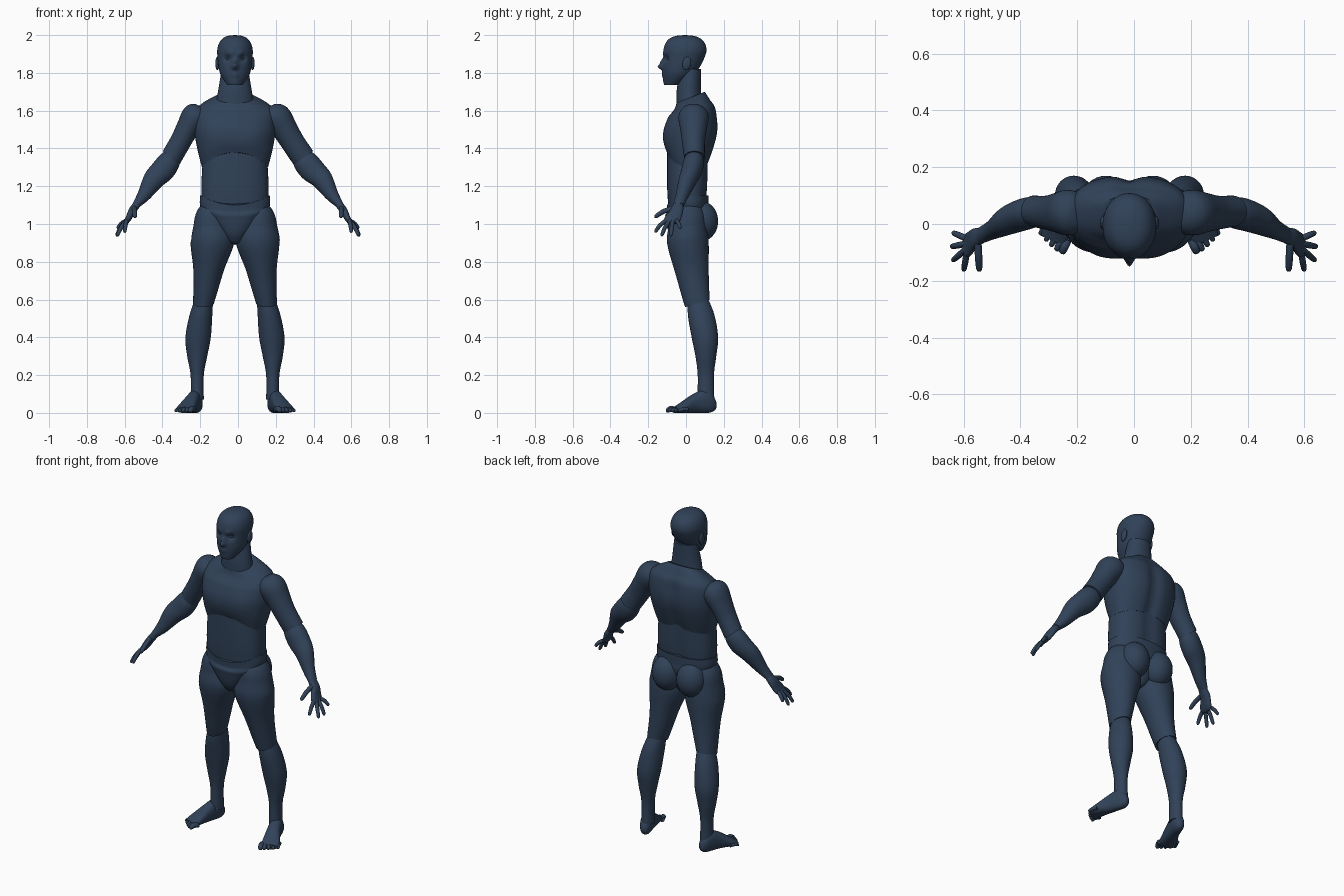
import bpy
import bmesh
import math
from mathutils import Vector, Matrix

if "Cube" in bpy.data.objects:
    bpy.data.objects.remove(bpy.data.objects["Cube"], do_unlink=True)

X, Y, Z = Vector((1, 0, 0)), Vector((0, 1, 0)), Vector((0, 0, 1))
MIDLINE = -.016
SIDES = {"left": 1, "right": -1}
parts = []

navy = bpy.data.materials.new("navy_blue")
navy.use_nodes = True
navy.diffuse_color = (.03, .054, .098, 1)
navy.node_tree.nodes["Principled BSDF"].inputs["Base Color"].default_value = navy.diffuse_color


def clamp(value):
    return max(0, min(1, value))


def finish(bm, name, side):
    """Place a part on its side of the body and make it an object."""
    for vert in bm.verts:
        # The arms spread evenly about the centre, the trunk stands slightly off it
        reach = clamp(vert.co.x * 5 - 1) if side and vert.co.z > .9 else 0
        vert.co.x = MIDLINE * (1 - reach) + vert.co.x * (side or 1)
    bmesh.ops.recalc_face_normals(bm, faces=bm.faces)
    mesh = bpy.data.meshes.new(name)
    bm.to_mesh(mesh)
    bm.free()
    mesh.materials.append(navy)
    part = bpy.data.objects.new(name, mesh)
    bpy.context.collection.objects.link(part)
    parts.append(part)


def spline(before, start, end, after, t):
    """Catmull-Rom interpolation between two neighbouring stations."""
    return [q + t / 2 * (r - p + t * (2 * p - 5 * q + 4 * r - s + t * (3 * (q - r) + s - p)))
            for p, q, r, s in zip(before, start, end, after)]


def dome(distance, cap):
    """Radius factor that rounds off an end of the given length."""
    depth = clamp(distance / cap) if cap else 1
    return max(.03, math.sqrt(1 - (1 - depth) ** 2))


def superpoint(angle, power):
    """Point on a unit superellipse."""
    return [math.copysign(abs(value) ** (2 / power), value)
            for value in (math.cos(angle), math.sin(angle))]


def loft(name, stations, side=0, u=X, v=Y, power=2, shape=None,
         start_cap=0, end_cap=0, segments=48, steps=8):
    """Skin rounded rings along stations of (x, y, z, radius_u, radius_v)."""
    last = len(stations) - 1
    rows = []
    for i in range(last):
        nearby = [stations[max(0, min(last, i + k))] for k in (-1, 0, 1, 2)]
        rows += [spline(*nearby, j / steps) for j in range(steps)]
    rows.append(stations[-1])
    bm = bmesh.new()
    rings = []
    for i, (x, y, z, radius_u, radius_v) in enumerate(rows):
        along = i / (len(rows) - 1)
        scale = dome(along, start_cap) * dome(1 - along, end_cap)
        ring = []
        for k in range(segments):
            across, up = superpoint(math.tau * k / segments, power)
            point = Vector((x, y, z)) + (u * across * radius_u + v * up * radius_v) * scale
            ring.append(bm.verts.new(shape(point) if shape else point))
        rings.append(ring)
    for low, high in zip(rings, rings[1:]):
        for k in range(segments):
            bm.faces.new((low[k - 1], low[k], high[k], high[k - 1]))
    bm.faces.new(rings[0])
    bm.faces.new(rings[-1])
    finish(bm, name, side)


def upright(*profile):
    """Turn (height, front, back, half_width) rows into stations."""
    return [(0, (front + back) / 2, height, width, (back - front) / 2)
            for height, front, back, width in profile]


def ball(name, centre, radii, side, tilt=0):
    bm = bmesh.new()
    placing = Matrix.Translation(centre) @ Matrix.Rotation(tilt, 4, "X")
    bmesh.ops.create_uvsphere(bm, u_segments=32, v_segments=20, radius=1,
                              matrix=placing @ Matrix.Diagonal((*radii, 1)))
    finish(bm, name, side)


def digit(name, base, tip, radius, side):
    """A tapered, slightly arched finger or toe with a round tip."""
    direction = (tip - base).normalized()
    across = direction.cross(Z).normalized()
    up = across.cross(direction)
    middle = base.lerp(tip, .5) + up * radius / 2
    stations = [(*point, radius * taper, radius * taper)
                for point, taper in ((base, 1), (middle, 1), (tip, .8))]
    loft(name, stations, side, across, up, end_cap=.2, segments=16)


def bump(point, centre, radius, push):
    """Soft sculpted bulge or dent along y, the same on both sides."""
    gap = Vector((abs(point.x), point.y, point.z)) - Vector(centre)
    return point + Y * push * math.exp(-gap.length_squared / radius ** 2)


def head_shape(point):
    """Eye sockets, brow, nose tip, nose bridge, lips and chin."""
    for centre, radius, push in (
            ((.036, -.1, 1.876), .02, .02),
            ((.03, -.115, 1.9), .018, -.007),
            ((0, -.125, 1.833), .016, -.032),
            ((0, -.125, 1.86), .016, -.015),
            ((0, -.12, 1.79), .02, -.008),
            ((0, -.11, 1.75), .025, -.007)):
        point = bump(point, centre, radius, push)
    return point


def spine_groove(point, depth):
    if point.y > 0:
        point.y -= depth * math.exp(-(point.x / .035) ** 2)


def arch(point):
    """Height of a seam that curves across the trunk."""
    return max(0, 1 - (point.x / .18) ** 2)


def chest_shape(point):
    """Arched lower edge, sloping collar, pectorals and spine."""
    low, high = clamp((1.45 - point.z) / .15), clamp((point.z - 1.57) / .13)
    rise = .08 if point.y < 0 else .025
    point.z += low * rise * arch(point) - high * .4 * (.1 - point.y)
    spine_groove(point, .018 * (1 - high))
    return bump(point, (.1, -.11, 1.47), .08, -.008)


def abdomen_shape(point):
    spine_groove(point, .012)
    return point


def pelvis_shape(point):
    """Belt line that dips in front."""
    if point.y < .02:
        point.z -= .05 * clamp((point.z - 1.03) * 10) * arch(point)
    return point


def knee_shape(point):
    """Knee seam that climbs toward the back."""
    point.z += .3 * (point.y - .03) * clamp((.7 - point.z) / .13)
    return point


def sole_shape(point):
    point.z = max(0, point.z)
    return point


# Head and trunk
loft("head", upright(
    (1.735, -.11, -.04, .04), (1.8, -.12, .05, .08), (1.9, -.12, .105, .094), (2, -.13, .12, .1)),
    power=2.1, shape=head_shape, end_cap=1 / 3, segments=96, steps=20)
loft("neck", upright((1.58, -.05, .09, .11), (1.7, -.05, .08, .09), (1.82, -.03, .08, .07)))
loft("chest", upright(
    (1.3, -.1, .12, .175), (1.4, -.115, .15, .2), (1.5, -.115, .17, .215),
    (1.6, -.08, .16, .21), (1.65, -.06, .13, .175), (1.7, -.05, .1, .1)),
    power=2.4, shape=chest_shape, segments=72)
loft("abdomen", upright((1.05, -.09, .1, .17), (1.2, -.1, .115, .178), (1.42, -.1, .12, .165)),
     power=2.5, shape=abdomen_shape)
loft("pelvis", upright(
    (.89, -.05, .05, .03), (.95, -.09, .09, .08), (1.05, -.11, .12, .16),
    (1.1, -.1, .12, .185), (1.15, -.1, .12, .184)),
    power=2.3, shape=pelvis_shape, start_cap=.1)

# The arm slopes down and outward, the foot points forward and outward
ARM_UP = Vector((.8, 0, .6))
FOOT_DIRECTION = Vector((.4, -.9, 0)).normalized()
FOOT_ACROSS = Z.cross(FOOT_DIRECTION)

for word, side in SIDES.items():
    ball(word + "_ear", (.093, .004, 1.85), (.011, .023, .036), side, tilt=-.2)
    ball(word + "_eye", (.036, -.088, 1.876), (.015, .013, .011), side)

    # Legs
    ball(word + "_buttock", (.083, .083, 1.015), (.087, .087, .105), side)
    loft(word + "_thigh", [
        (.12, .01, 1.12, .08, .09), (.12, .01, 1, .1, .1), (.12, .01, .9, .115, .11),
        (.14, .03, .75, .08, .09), (.167, .06, .57, .055, .065)],
        side, shape=knee_shape, start_cap=.2)
    loft(word + "_shin", [
        (.16, .06, .62, .045, .05), (.18, .08, .52, .06, .07), (.195, .1, .4, .067, .07),
        (.2, .105, .3, .053, .055), (.2, .105, .2, .035, .043), (.2, .105, .07, .035, .045)], side)
    loft(word + "_foot", [
        (.19, .16, .04, .03, .04), (.21, .1, .06, .036, .06), (.23, .04, .05, .04, .05),
        (.26, -.03, .025, .05, .025), (.27, -.06, .015, .045, .015)],
        side, FOOT_ACROSS, Z, power=2.3, shape=sole_shape, start_cap=.2)
    for i, radius in enumerate((.015, .012, .011, .01, .01)):
        spread = i / 4
        tip = Vector((.24 + .075 * spread, -.105 + .065 * spread ** 1.4, .01))
        base = tip - FOOT_DIRECTION * .055 + Z * .008
        digit(f"{word}_toe_{i + 1}", base, tip, radius, side)

    # Arms
    loft(word + "_upper_arm", [
        (.17, .04, 1.615, .07, .07), (.22, .04, 1.56, .08, .075), (.26, .04, 1.5, .07, .065),
        (.3, .04, 1.43, .06, .06), (.35, .045, 1.35, .055, .06)],
        side, Y, ARM_UP, start_cap=.2)
    loft(word + "_forearm", [
        (.33, .045, 1.37, .04, .045), (.36, .04, 1.33, .055, .062), (.4, .03, 1.28, .056, .065),
        (.45, .01, 1.23, .05, .055), (.5, -.02, 1.15, .035, .035), (.54, -.04, 1.1, .03, .02)],
        side, Y, ARM_UP)

    # Hands
    loft(word + "_palm", [
        (.53, -.04, 1.11, .025, .02), (.56, -.05, 1.07, .035, .02),
        (.58, -.07, 1.03, .044, .016), (.6, -.08, 1, .04, .012)],
        side, Y, ARM_UP, power=2.3, end_cap=.2)
    digit(word + "_thumb", Vector((.55, -.065, 1.085)), Vector((.545, -.168, 1.035)), .013, side)
    tips = {"index": (.6, -.165, .955), "middle": (.64, -.13, .935),
            "ring": (.645, -.08, .935), "little": (.64, -.03, .975)}
    for i, (finger, tip) in enumerate(tips.items()):
        base = Vector((.59, -.105 + .018 * i, 1.02))
        digit(f"{word}_{finger}_finger", base, Vector(tip), .011, side)

# Smooth shading, keeping hard rims at the joints
bpy.ops.object.select_all(action="DESELECT")
for part in parts:
    part.select_set(True)
bpy.context.view_layer.objects.active = parts[0]
bpy.ops.object.shade_smooth_by_angle(angle=math.radians(45))
